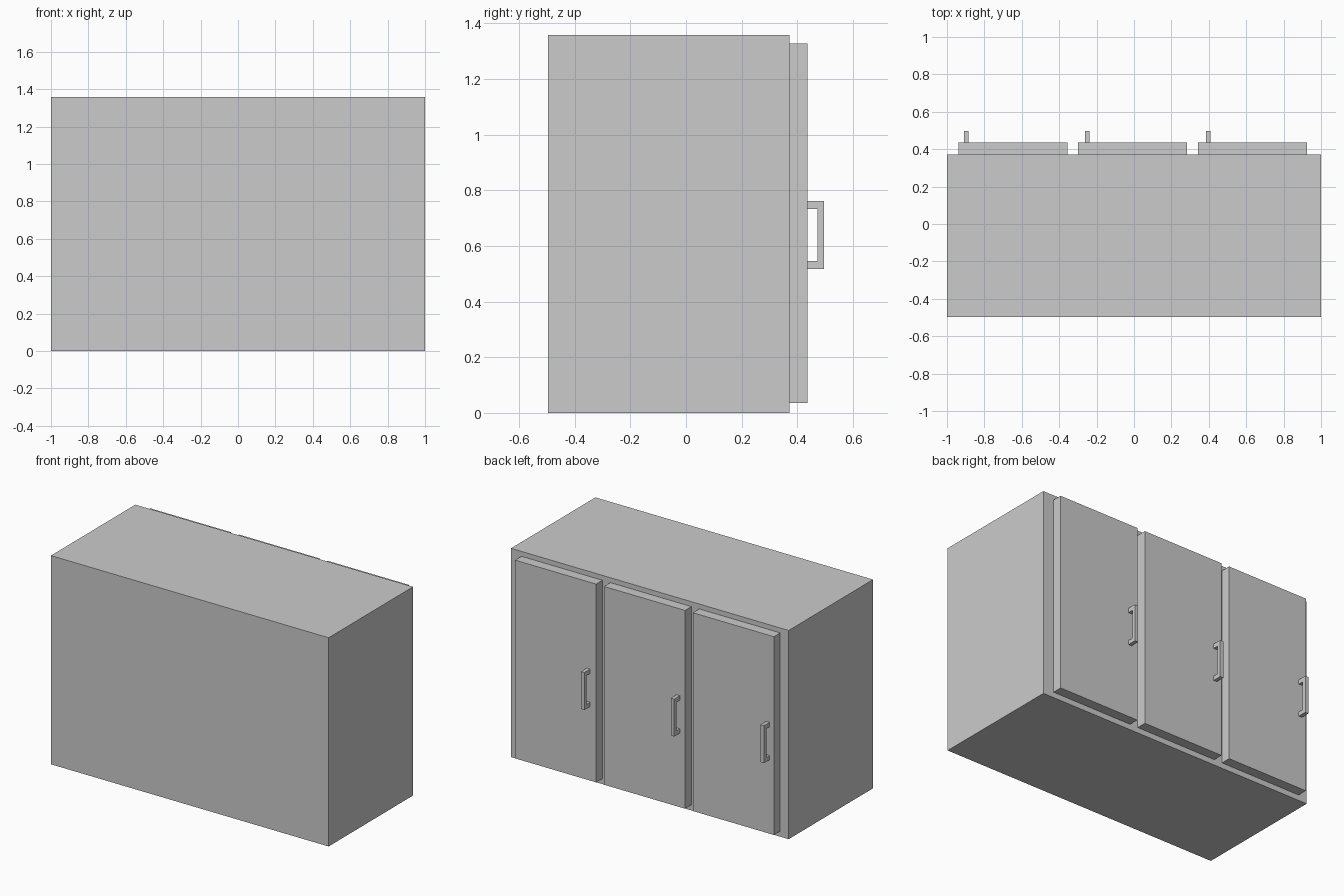
import bpy
import bmesh

if "Cube" in bpy.data.objects:
    bpy.data.objects.remove(bpy.data.objects["Cube"])


def prism(name, profile, x0, x1):
    """Extrude a (y, z) outline along x from x0 to x1."""
    bm = bmesh.new()
    face = bm.faces.new([bm.verts.new((x0, y, z)) for y, z in profile])
    ext = bmesh.ops.extrude_face_region(bm, geom=[face])
    moved = [v for v in ext["geom"] if isinstance(v, bmesh.types.BMVert)]
    bmesh.ops.translate(bm, verts=moved, vec=(x1 - x0, 0, 0))
    bmesh.ops.recalc_face_normals(bm, faces=bm.faces)
    mesh = bpy.data.meshes.new(name)
    bm.to_mesh(mesh)
    bm.free()
    obj = bpy.data.objects.new(name, mesh)
    bpy.context.collection.objects.link(obj)
    return obj


def rect(y0, y1, z0, z1):
    return [(y0, z0), (y1, z0), (y1, z1), (y0, z1)]


BODY_Y, DOOR_Y, HANDLE_Y = 0.372, 0.437, 0.496
DOOR_W, HANDLE_W = 0.583, 0.024

# Cabinet body
prism("cabinet_body", rect(-0.496, BODY_Y, 0, 1.359), -1, 1)

# U-shaped pull outline: two posts and a grip bar
pull = [(DOOR_Y, 0.518), (HANDLE_Y, 0.518), (HANDLE_Y, 0.762), (DOOR_Y, 0.762),
        (DOOR_Y, 0.733), (0.472, 0.733), (0.472, 0.546), (DOOR_Y, 0.546)]

# Three doors on the +y side, each with a pull near its -x edge
for i in range(3):
    door_x = -0.939 + 0.640 * i
    prism(f"door_{i + 1}", rect(BODY_Y, DOOR_Y, 0.036, 1.327), door_x, door_x + DOOR_W)
    pull_x = -0.909 + 0.647 * i
    prism(f"door_handle_{i + 1}", pull, pull_x, pull_x + HANDLE_W)
